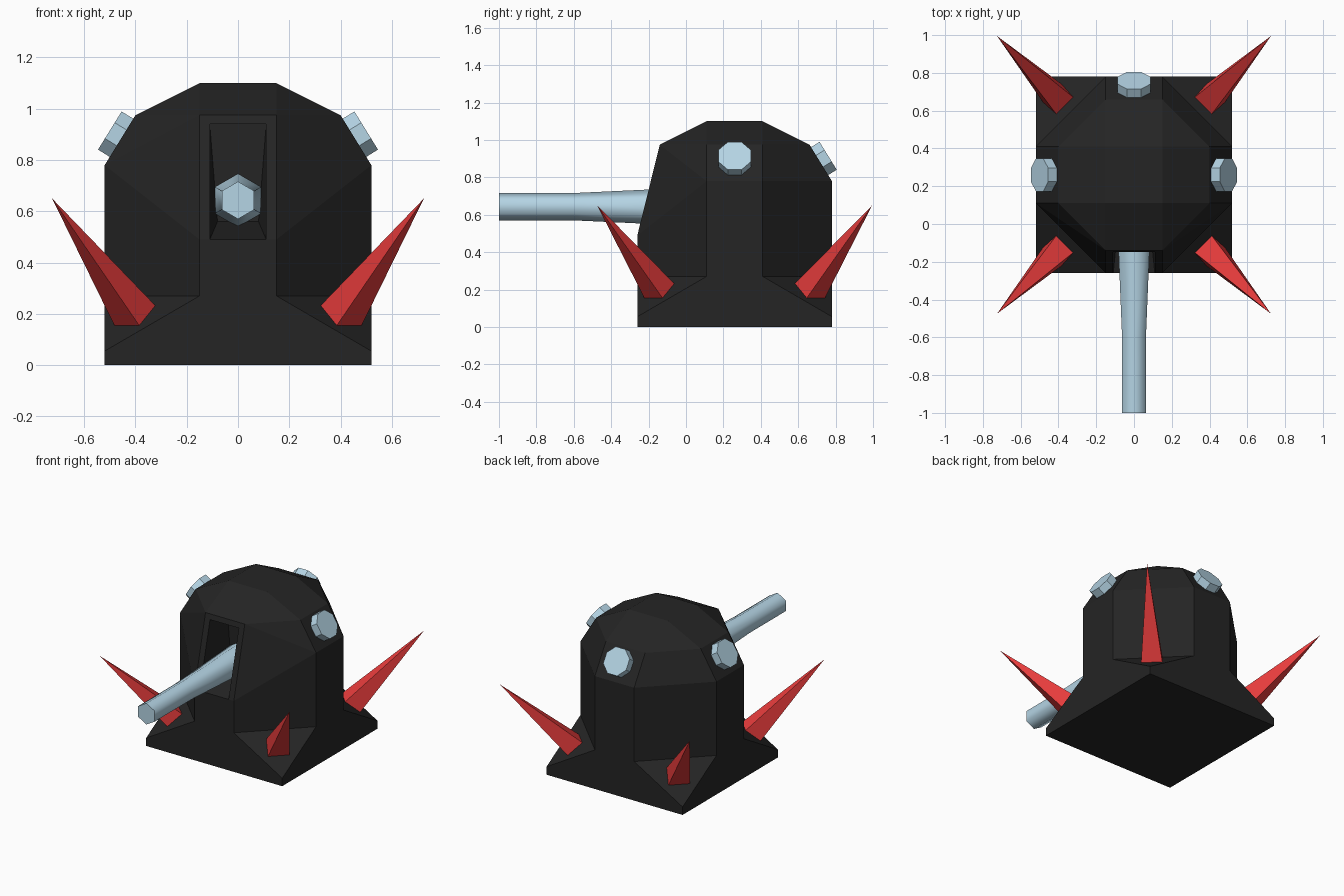
import bpy, bmesh, math
from mathutils import Vector, Matrix

if "Cube" in bpy.data.objects:
    bpy.data.objects.remove(bpy.data.objects["Cube"])

CY = 0.26  # turret centre along y


def material(name, rgb):
    m = bpy.data.materials.new(name)
    m.diffuse_color = (*rgb, 1)
    m.use_nodes = True
    m.node_tree.nodes["Principled BSDF"].inputs["Base Color"].default_value = m.diffuse_color
    return m


BLACK = material("black", (0.018, 0.018, 0.018))
STEEL = material("pale_steel", (0.46, 0.66, 0.78))
RED = material("red", (0.8, 0.045, 0.045))


def finish(name, bm, mat):
    bmesh.ops.recalc_face_normals(bm, faces=bm.faces)
    me = bpy.data.meshes.new(name)
    bm.to_mesh(me)
    bm.free()
    ob = bpy.data.objects.new(name, me)
    bpy.context.collection.objects.link(ob)
    me.materials.append(mat)
    return ob


def hull(bm, pts):
    vs = [bm.verts.new(p) for p in pts]
    bmesh.ops.convex_hull(bm, input=vs)


def octagon(r, z):
    c = 0.15
    return [Vector((sx * a, CY + sy * b, z)) for sx in (-1, 1) for sy in (-1, 1)
            for a, b in ((c, r), (r, c))]


def square(r, z):
    return [Vector((sx * r, CY + sy * r, z)) for sx in (-1, 1) for sy in (-1, 1)]


# Body: flared square foot, octagonal drum and faceted dome
bm = bmesh.new()
hull(bm, square(0.52, 0) + square(0.52, 0.055) + octagon(0.52, 0.27))
shoulder = octagon(0.52, 0.78)
for p in shoulder:
    if p.y < -0.2:          # the front leans back from lower down
        p.z = 0.49
hull(bm, octagon(0.52, 0.27) + shoulder + octagon(0.40, 0.975) + square(0.15, 1.10))
inner = [f for f in bm.faces if all(abs(v.co.z - 0.27) < 1e-4 for v in f.verts)]
bmesh.ops.delete(bm, geom=inner, context='FACES')
bmesh.ops.remove_doubles(bm, verts=bm.verts, dist=1e-4)
bmesh.ops.dissolve_limit(bm, angle_limit=0.01, verts=bm.verts, edges=bm.edges)
body = finish("turret_body", bm, BLACK)

# Gun slot cut into the leaning front
bm = bmesh.new()
hull(bm, [(s * x, y, z) for s in (-1, 1) for x, y, z in
          ((0.11, -0.40, 0.49), (0.11, -0.40, 0.94), (0.11, 0.04, 0.94),
           (0.11, -0.26, 0.49), (0.08, 0.04, 0.56))])
cutter = finish("slot_cutter", bm, BLACK)
cutter.hide_render = True
cutter.hide_viewport = True
cut = body.modifiers.new("gun_slot", 'BOOLEAN')
cut.object = cutter
cut.operation = 'DIFFERENCE'
cut.solver = 'EXACT'

# Barrel: six-sided, tapering towards the muzzle
bm = bmesh.new()
rings = [[bm.verts.new((r * math.sin(i * math.pi / 3), y, 0.643 + r * math.cos(i * math.pi / 3)))
          for i in range(6)] for y, r in ((-1.0, 0.073), (-0.6, 0.073), (0.06, 0.104))]
for a, b in zip(rings, rings[1:]):
    for i in range(6):
        j = (i + 1) % 6
        bm.faces.new((a[i], a[j], b[j], b[i])).smooth = True
bm.faces.new(rings[0])
bm.faces.new(rings[-1])
finish("gun_barrel", bm, STEEL)

# Octagonal bolts on the right, back and left of the dome
for name, turn in (("right", 0), ("back", 90), ("left", 180)):
    bm = bmesh.new()
    r = 0.0875 / math.cos(math.pi / 8)
    bmesh.ops.create_cone(bm, cap_ends=True, segments=8, radius1=r, radius2=r, depth=0.1,
                          matrix=Matrix.Rotation(math.pi / 8, 4, 'Z'))
    axis = Vector((0.85, 0, 0.525)).normalized()
    tilt = Matrix.Rotation(math.atan2(axis.x, axis.z), 4, 'Y')
    place = (Matrix.Translation((0, CY, 0)) @ Matrix.Rotation(math.radians(turn), 4, 'Z')
             @ Matrix.Translation(Vector((0.50, 0, 0.915)) - axis * 0.05) @ tilt)
    bmesh.ops.transform(bm, matrix=place, verts=bm.verts)
    finish("bolt_" + name, bm, STEEL)

# Four-sided spikes on the corners of the foot
for sx, side in ((-1, "left"), (1, "right")):
    for sy, end in ((-1, "front"), (1, "back")):
        bm = bmesh.new()
        hull(bm, [(sx * x, CY + sy * y, z) for x, y, z in
                  ((0.32, 0.41, 0.23), (0.41, 0.32, 0.23), (0.375, 0.475, 0.14),
                   (0.475, 0.375, 0.14), (0.725, 0.735, 0.65))])
        bmesh.ops.dissolve_limit(bm, angle_limit=0.03, verts=bm.verts, edges=bm.edges)
        finish(f"spike_{end}_{side}", bm, RED)
